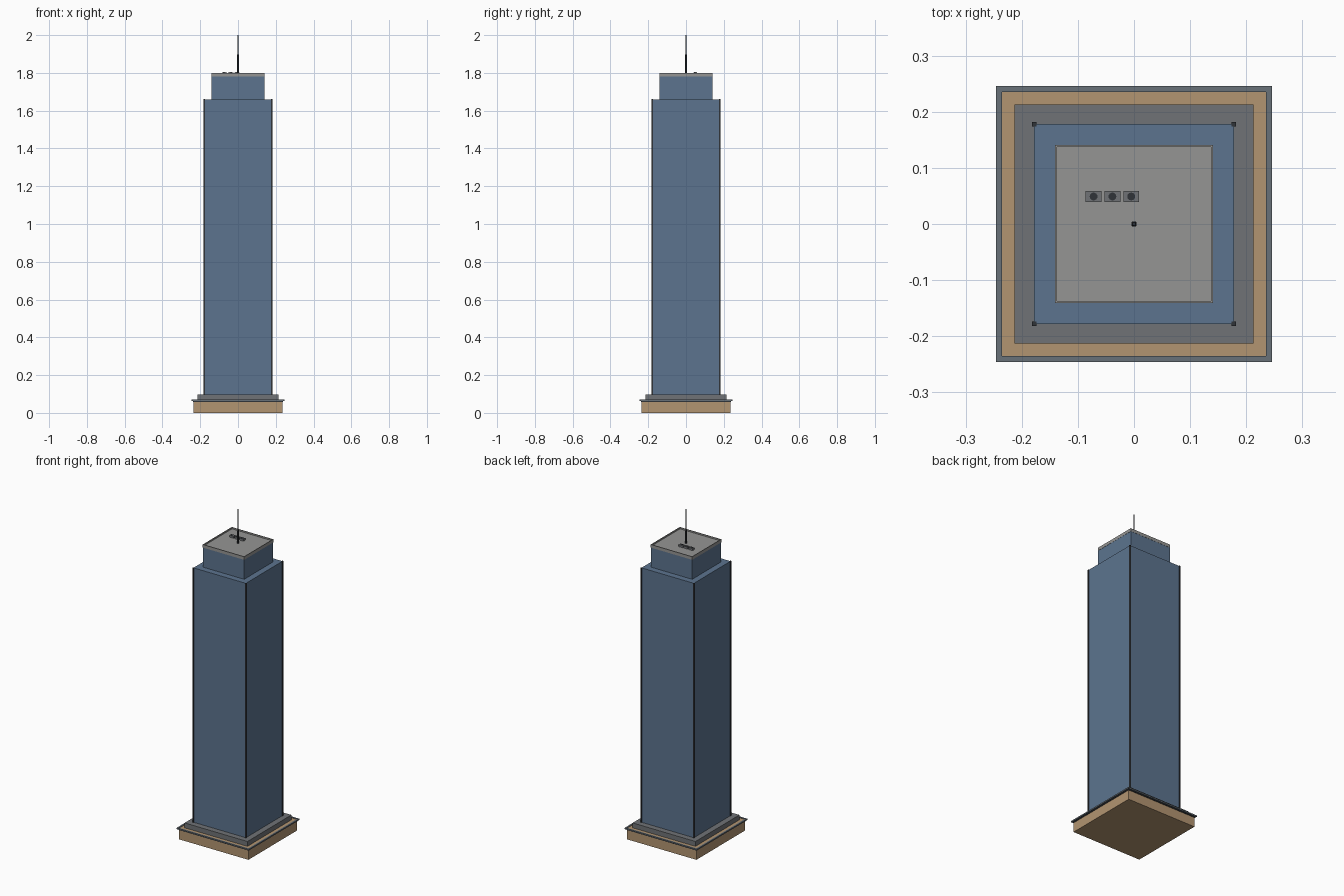
import bpy
import bmesh
from mathutils import Matrix

# Remove the default object
if "Cube" in bpy.data.objects:
    bpy.data.objects.remove(bpy.data.objects["Cube"], do_unlink=True)


def material(name, r, g, b):
    m = bpy.data.materials.new(name)
    m.use_nodes = True
    m.diffuse_color = (r, g, b, 1)
    m.node_tree.nodes["Principled BSDF"].inputs["Base Color"].default_value = (r, g, b, 1)
    return m


GLASS = material("blue_glass", 0.107, 0.175, 0.275)
STONE = material("tan_stone", 0.45, 0.30, 0.165)
ROOF = material("roof_grey", 0.30, 0.30, 0.295)
SLAB = material("slab_grey", 0.16, 0.17, 0.18)
TRIM = material("cornice_grey", 0.14, 0.165, 0.19)
DARK = material("dark_metal", 0.03, 0.034, 0.04)


def finish(bm, name, mat):
    mesh = bpy.data.meshes.new(name)
    bm.to_mesh(mesh)
    bm.free()
    mesh.materials.append(mat)
    obj = bpy.data.objects.new(name, mesh)
    bpy.context.collection.objects.link(obj)
    return obj


def box(name, mat, x, y, half_x, half_y, z0, z1):
    bm = bmesh.new()
    place = Matrix.Translation((x, y, (z0 + z1) / 2))
    size = Matrix.Diagonal((2 * half_x, 2 * half_y, z1 - z0, 1))
    bmesh.ops.create_cube(bm, size=1, matrix=place @ size)
    return finish(bm, name, mat)


def block(name, mat, half, z0, z1):
    return box(name, mat, 0, 0, half, half, z0, z1)


def cylinder(name, mat, x, y, radius, tip, z0, z1, sides):
    bm = bmesh.new()
    bmesh.ops.create_cone(bm, cap_ends=True, segments=sides, radius1=radius,
                          radius2=tip, depth=z1 - z0,
                          matrix=Matrix.Translation((x, y, (z0 + z1) / 2)))
    return finish(bm, name, mat)


def square_ring(name, mat, outer, inner, z0, z1):
    # Hollow square frame: four corners, a rectangular section at each
    bm = bmesh.new()
    section = ((outer, z0), (outer, z1), (inner, z1), (inner, z0))
    loops = [[bm.verts.new((sx * h, sy * h, z)) for h, z in section]
             for sx, sy in ((1, 1), (-1, 1), (-1, -1), (1, -1))]
    for i in range(4):
        a, b = loops[i], loops[(i + 1) % 4]
        for j in range(4):
            k = (j + 1) % 4
            bm.faces.new((a[j], b[j], b[k], a[k]))
    bmesh.ops.recalc_face_normals(bm, faces=bm.faces)
    return finish(bm, name, mat)


# Podium with its cornice and upper step
block("podium", STONE, 0.236, 0, 0.068)
square_ring("podium_cornice", TRIM, 0.2455, 0.2355, 0.063, 0.071)
square_ring("cornice_shadow_band", DARK, 0.2385, 0.2355, 0.058, 0.063)
block("podium_step", SLAB, 0.2134, 0.068, 0.098)

# Main shaft with corner posts
block("tower_shaft", GLASS, 0.178, 0.098, 1.66)
for side_x, x in (("right", -1), ("left", 1)):
    for side_y, y in (("front", -1), ("back", 1)):
        box(f"corner_post_{side_y}_{side_x}", DARK, x * 0.178, y * 0.178,
            0.004, 0.004, 0.098, 1.661)

# Setback crown, roof deck and parapet
block("crown", GLASS, 0.14, 1.66, 1.78)
block("roof_deck", ROOF, 0.139, 1.78, 1.79)
square_ring("parapet", ROOF, 0.141, 0.137, 1.78, 1.799)

# Rooftop cooling units with round fans
for i in range(3):
    x = -0.072 + i * 0.0335
    box(f"cooling_unit_{i + 1}", SLAB, x, 0.049, 0.014, 0.0095, 1.79, 1.802)
    cylinder(f"cooling_fan_{i + 1}", DARK, x, 0.049, 0.007, 0.007, 1.802, 1.804, 16)

# Antenna mast
cylinder("antenna", DARK, 0, 0, 0.005, 0.003, 1.79, 2.0, 8)
